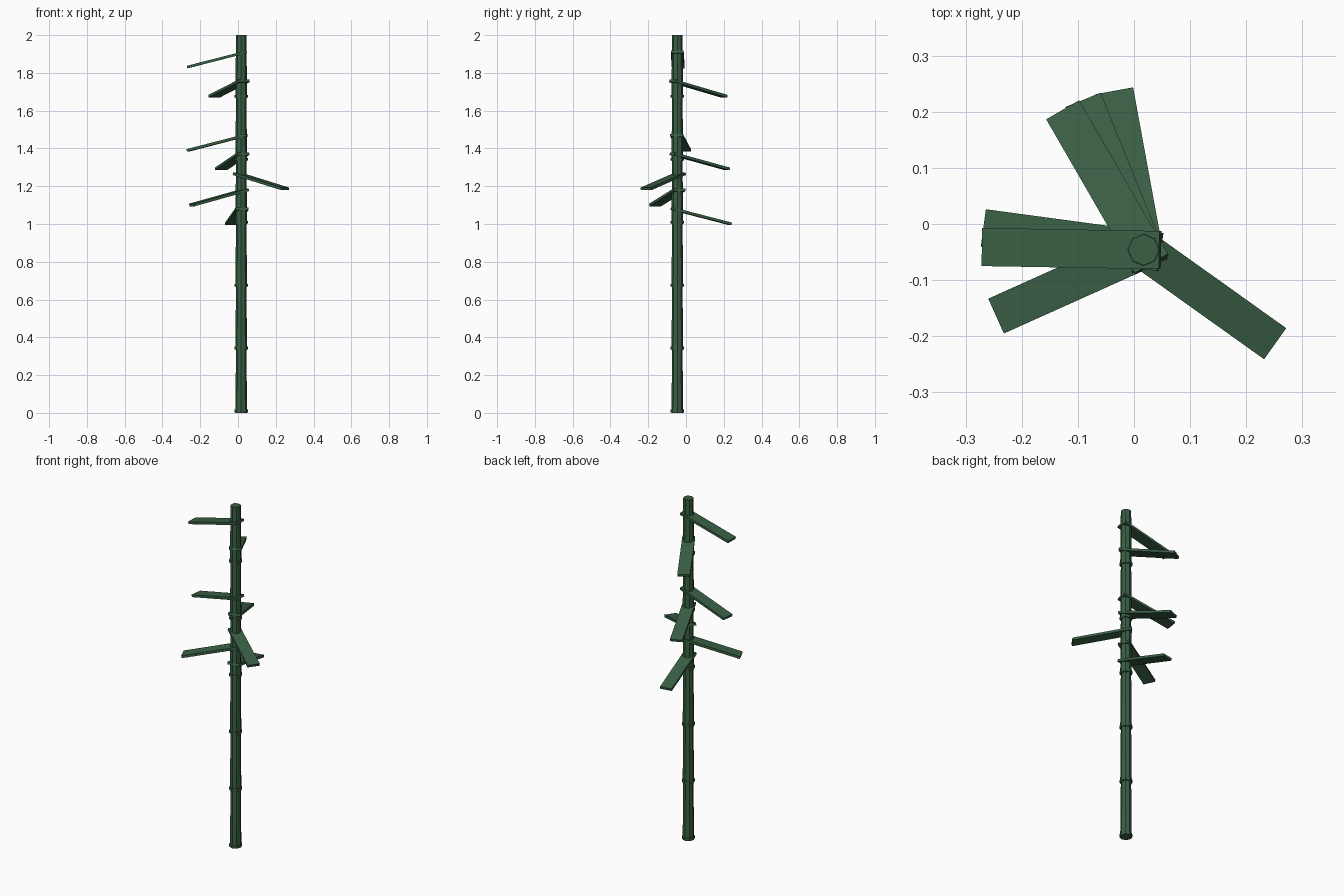
import bpy, math
from mathutils import Matrix, Vector

if "Cube" in bpy.data.objects:
    bpy.data.objects.remove(bpy.data.objects["Cube"])

CX, CY = 0.017, -0.046      # stalk axis
SEG = 2.0 / 6

green = bpy.data.materials.new("bamboo green")
green.diffuse_color = (0.042, 0.115, 0.058, 1)
green.use_nodes = True
green.node_tree.nodes["Principled BSDF"].inputs["Base Color"].default_value = green.diffuse_color


def finish(obj, name):
    obj.name = name
    obj.data.materials.append(green)


def cone(name, r1, r2, z0, z1):
    bpy.ops.mesh.primitive_cone_add(vertices=8, radius1=r1, radius2=r2, depth=z1 - z0,
                                    location=(CX, CY, (z0 + z1) / 2))
    finish(bpy.context.object, name)


# Stalk segments, each narrowing upward, with a ring at its foot
for i in range(6):
    z = i * SEG
    cone(f"stalk_segment_{i + 1}", 0.031, 0.0277, z, z + SEG)
    cone(f"joint_ring_{i + 1}", 0.035, 0.035, z + 0.002, z + 0.017)


# Flat leaves drooping away from the stalk: (centre height, heading in degrees)
leaves = [(1.871, 179), (1.717, 120), (1.43, 172.3), (1.332, 112),
          (1.226, -35.5), (1.141, 204.2), (1.041, 100.4)]
for i, (z, heading) in enumerate(leaves):
    bpy.ops.mesh.primitive_cube_add(size=1)
    leaf = bpy.context.object
    m = (Matrix.Translation(Vector((CX, CY, z)))
         @ Matrix.Rotation(math.radians(heading), 4, 'Z')
         @ Matrix.Translation(Vector((0.1285, 0, 0)))
         @ Matrix.Rotation(0.25, 4, 'Y')
         @ Matrix.Diagonal((0.326, 0.068, 0.014, 1)))
    leaf.data.transform(m)
    finish(leaf, f"leaf_{i + 1}")
